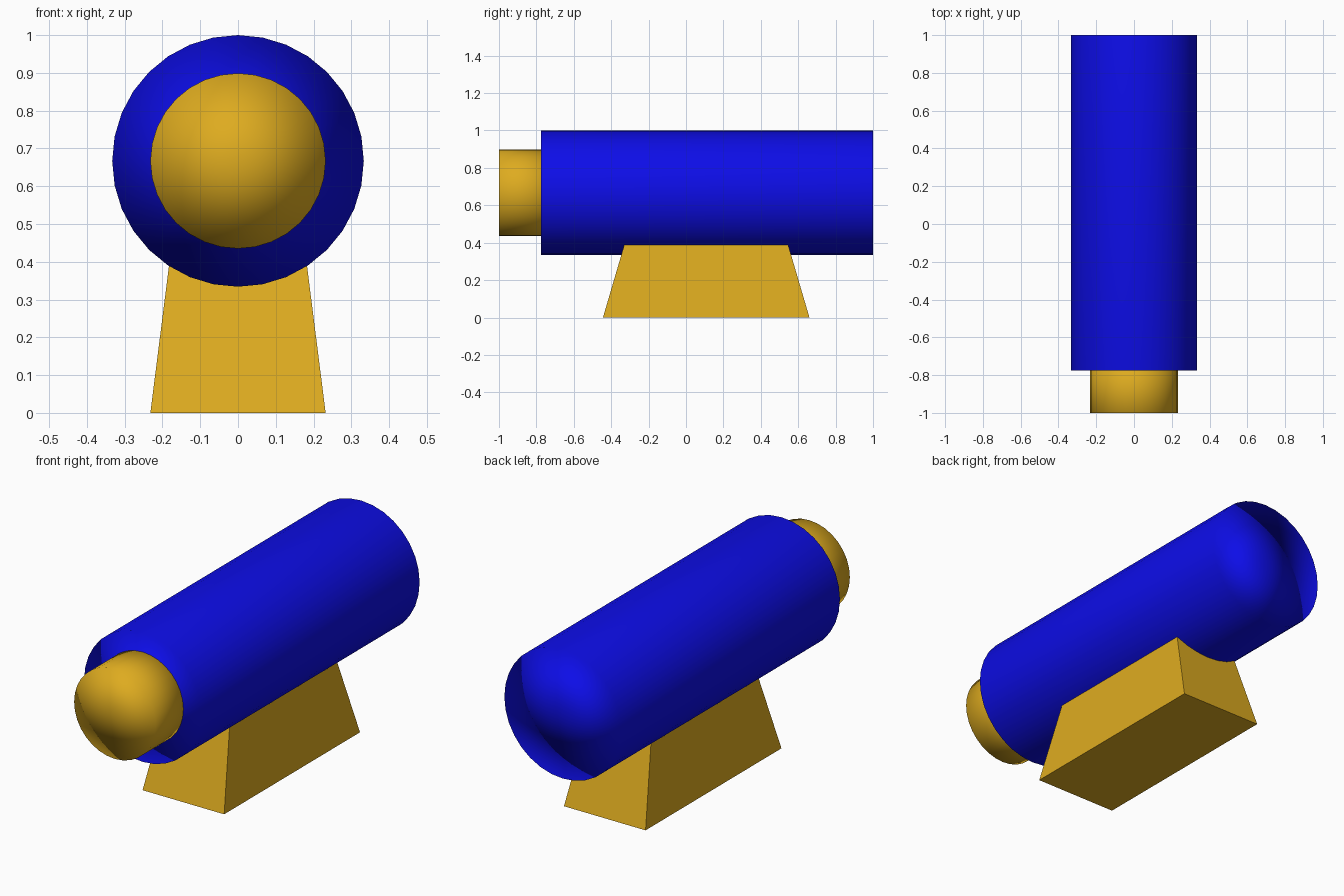
import bpy, bmesh
from math import radians
from mathutils import Matrix, Vector

if "Cube" in bpy.data.objects:
    bpy.data.objects.remove(bpy.data.objects["Cube"])


def material(name, color):
    mat = bpy.data.materials.new(name)
    mat.diffuse_color = (*color, 1)
    mat.use_nodes = True
    mat.node_tree.nodes["Principled BSDF"].inputs["Base Color"].default_value = mat.diffuse_color
    return mat


def add_object(name, bm, mat):
    bmesh.ops.recalc_face_normals(bm, faces=bm.faces)
    mesh = bpy.data.meshes.new(name)
    bm.to_mesh(mesh)
    bm.free()
    mesh.materials.append(mat)
    obj = bpy.data.objects.new(name, mesh)
    bpy.context.collection.objects.link(obj)
    return obj


def tube(name, radius, y0, y1, mat, z=0.667):
    # Cylinder along y with fan caps, shaded smoothly over the rims
    bm = bmesh.new()
    place = Matrix.Translation((0, (y0 + y1) / 2, z)) @ Matrix.Rotation(radians(90), 4, 'X')
    place = place @ Matrix.Rotation(radians(90), 4, 'Z')
    bmesh.ops.create_cone(bm, cap_ends=True, cap_tris=True, segments=32,
                          radius1=radius, radius2=radius, depth=y1 - y0, matrix=place)
    for face in bm.faces:
        face.smooth = True
    obj = add_object(name, bm, mat)
    mod = obj.modifiers.new("area_normals", 'WEIGHTED_NORMAL')
    mod.mode = 'FACE_AREA'
    return obj


blue = material("blue", (0.004, 0.004, 0.8))
gold = material("gold", (0.73, 0.41, 0.014))

# Main barrel and the narrower front end
tube("barrel", 0.333, -0.775, 1.0, blue)
tube("front_end", 0.232, -1.0, -0.76, gold)

# Tapered base, its top sunk into the barrel
bm = bmesh.new()
bmesh.ops.create_cube(bm, size=2)
for v in bm.verts:
    half_x, half_y, z = (0.175, 0.42, 0.45) if v.co.z > 0 else (0.232, 0.552, 0.0)
    v.co = Vector((v.co.x * half_x, 0.108 + v.co.y * half_y, z))
add_object("base", bm, gold)
